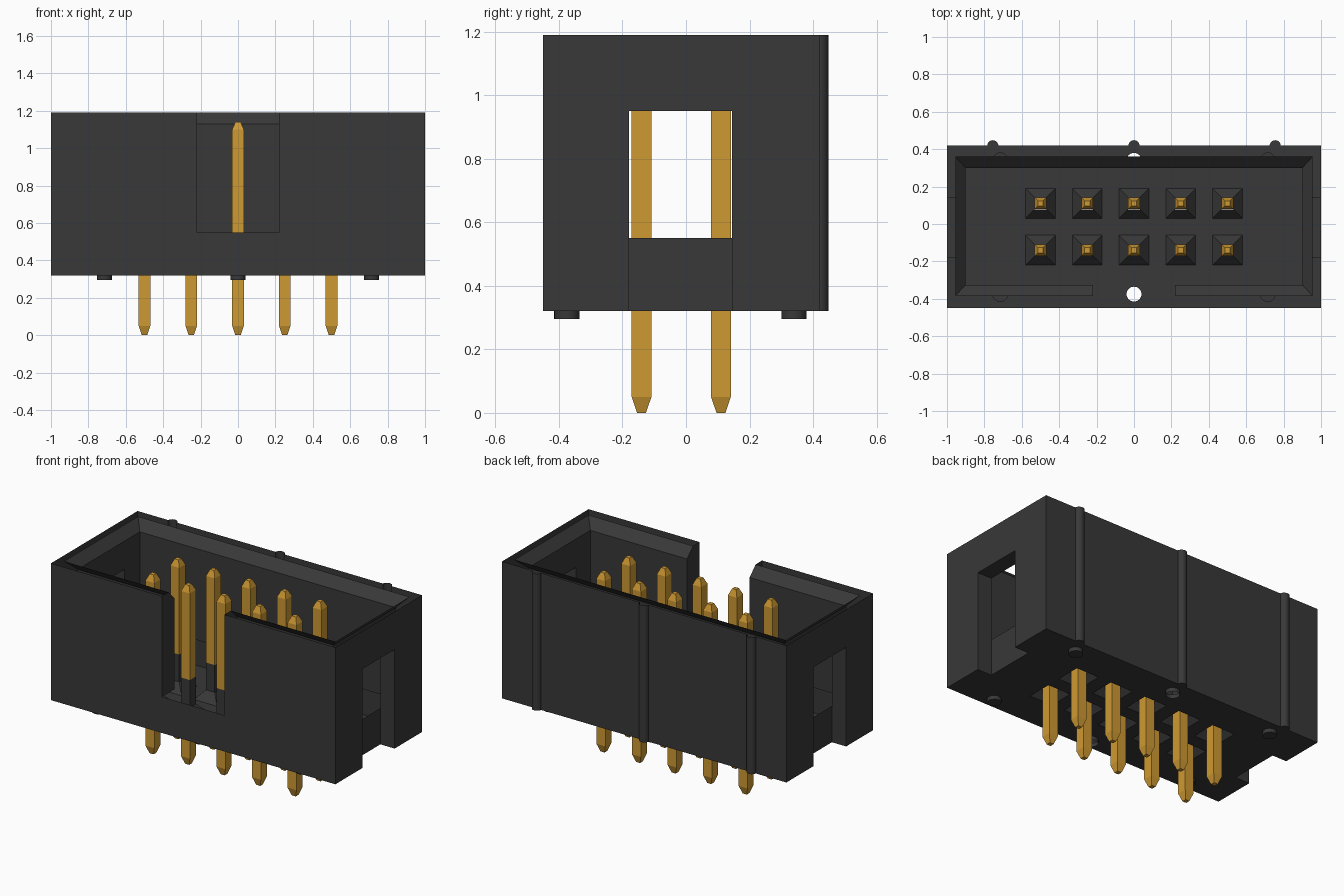
import bpy, bmesh, math

cube = bpy.data.objects.get("Cube")
if cube:
    bpy.data.objects.remove(cube, do_unlink=True)


def material(name, rgb):
    mat = bpy.data.materials.new(name)
    mat.use_nodes = True
    mat.diffuse_color = (*rgb, 1)
    mat.node_tree.nodes["Principled BSDF"].inputs["Base Color"].default_value = (*rgb, 1)
    return mat


black = material("black plastic", (0.04, 0.04, 0.04))
gold = material("gold metal", (0.62, 0.32, 0.033))


def stack(bm, rings):
    """Closed solid through rectangles given as (z, x0, x1, y0, y1)."""
    loops = [[bm.verts.new((x, y, z)) for x, y in ((a, c), (b, c), (b, d), (a, d))]
             for z, a, b, c, d in rings]
    bm.faces.new(loops[0][::-1])
    bm.faces.new(loops[-1])
    for low, high in zip(loops, loops[1:]):
        for i in range(4):
            j = (i + 1) % 4
            bm.faces.new((low[i], low[j], high[j], high[i]))


def box(bm, x0, x1, y0, y1, z0, z1):
    stack(bm, [(z0, x0, x1, y0, y1), (z1, x0, x1, y0, y1)])


def square(bm, x, y, profile):
    """Square post at x, y with a profile of (z, half width)."""
    stack(bm, [(z, x - h, x + h, y - h, y + h) for z, h in profile])


def cylinder(bm, x, y, z0, z1, radius):
    new = bmesh.ops.create_cone(bm, cap_ends=True, segments=24, radius1=radius,
                                radius2=radius, depth=z1 - z0)["verts"]
    bmesh.ops.translate(bm, vec=(x, y, (z0 + z1) / 2), verts=new)


def finish(name, bm, mat):
    bmesh.ops.recalc_face_normals(bm, faces=bm.faces)
    mesh = bpy.data.meshes.new(name)
    bm.to_mesh(mesh)
    bm.free()
    mesh.materials.append(mat)
    obj = bpy.data.objects.new(name, mesh)
    bpy.context.collection.objects.link(obj)
    return obj


def select(obj):
    bpy.ops.object.select_all(action="DESELECT")
    obj.select_set(True)
    bpy.context.view_layer.objects.active = obj


def combine(target, bm, operation):
    """Join or cut the target with a temporary solid."""
    tool = finish("tool", bm, black)
    mod = target.modifiers.new("combine", "BOOLEAN")
    mod.operation, mod.solver, mod.object = operation, "EXACT", tool
    select(target)
    bpy.ops.object.modifier_apply(modifier=mod.name)
    bpy.data.objects.remove(tool, do_unlink=True)


BOTTOM, FLOOR, TOP = 0.32, 0.55, 1.19
PINS = [(0.25 * i, y) for i in range(-2, 3) for y in (-0.14, 0.11)]

# Housing block
bm = bmesh.new()
box(bm, -1, 1, -0.45, 0.42, BOTTOM, TOP)
housing = finish("housing", bm, black)

# Cavity with a chamfered mouth
bm = bmesh.new()
stack(bm, [(FLOOR, -0.9, 0.9, -0.325, 0.3), (1.13, -0.9, 0.9, -0.325, 0.3),
           (TOP, -0.955, 0.955, -0.385, 0.36), (1.25, -0.955, 0.955, -0.385, 0.36)])
combine(housing, bm, "DIFFERENCE")

# Key slot in the front wall
bm = bmesh.new()
box(bm, -0.22, 0.22, -0.6, -0.3, FLOOR, 1.3)
combine(housing, bm, "DIFFERENCE")

# Notches in the end walls
bm = bmesh.new()
for a, b in ((-1.1, -0.9), (0.9, 1.1)):
    box(bm, a, b, -0.18, 0.145, 0.2, 0.95)
combine(housing, bm, "DIFFERENCE")

# Flared pin holes
bm = bmesh.new()
for x, y in PINS:
    square(bm, x, y, [(0.304, 0.094), (0.376, 0.0315), (0.7, 0.0315)])
combine(housing, bm, "DIFFERENCE")

# Ribs on the back wall
bm = bmesh.new()
for x in (-0.755, 0, 0.755):
    cylinder(bm, x, 0.418, BOTTOM, TOP, 0.03)
combine(housing, bm, "UNION")

# Stand-off feet
bm = bmesh.new()
for x in (-0.715, 0, 0.715):
    for y in (-0.375, 0.34):
        cylinder(bm, x, y, 0.295, 0.4, 0.04)
combine(housing, bm, "UNION")

# Thin open shell: no upward rim or floor, and hollow middle feet
bm = bmesh.new()
bm.from_mesh(housing.data)
doomed = []
for f in bm.faces:
    c = f.calc_center_median()
    rim_or_floor = f.normal.z > 0.95 and c.z > 0.5
    middle_foot = f.normal.z < -0.95 and c.z < 0.3 and abs(c.x) < 0.1
    if rim_or_floor or middle_foot:
        doomed.append(f)
bmesh.ops.delete(bm, geom=doomed, context="FACES")

# Open the bottom plate above the middle feet if it is still closed there
bm.to_mesh(housing.data)
bm.free()
select(housing)
bpy.ops.object.shade_smooth_by_angle(angle=math.radians(30))

# Contact pins with tapered ends
bm = bmesh.new()
for x, y in PINS:
    square(bm, x, y, [(0, 0.014), (0.05, 0.031), (1.1, 0.031), (1.14, 0.014)])
finish("contact_pins", bm, gold)
